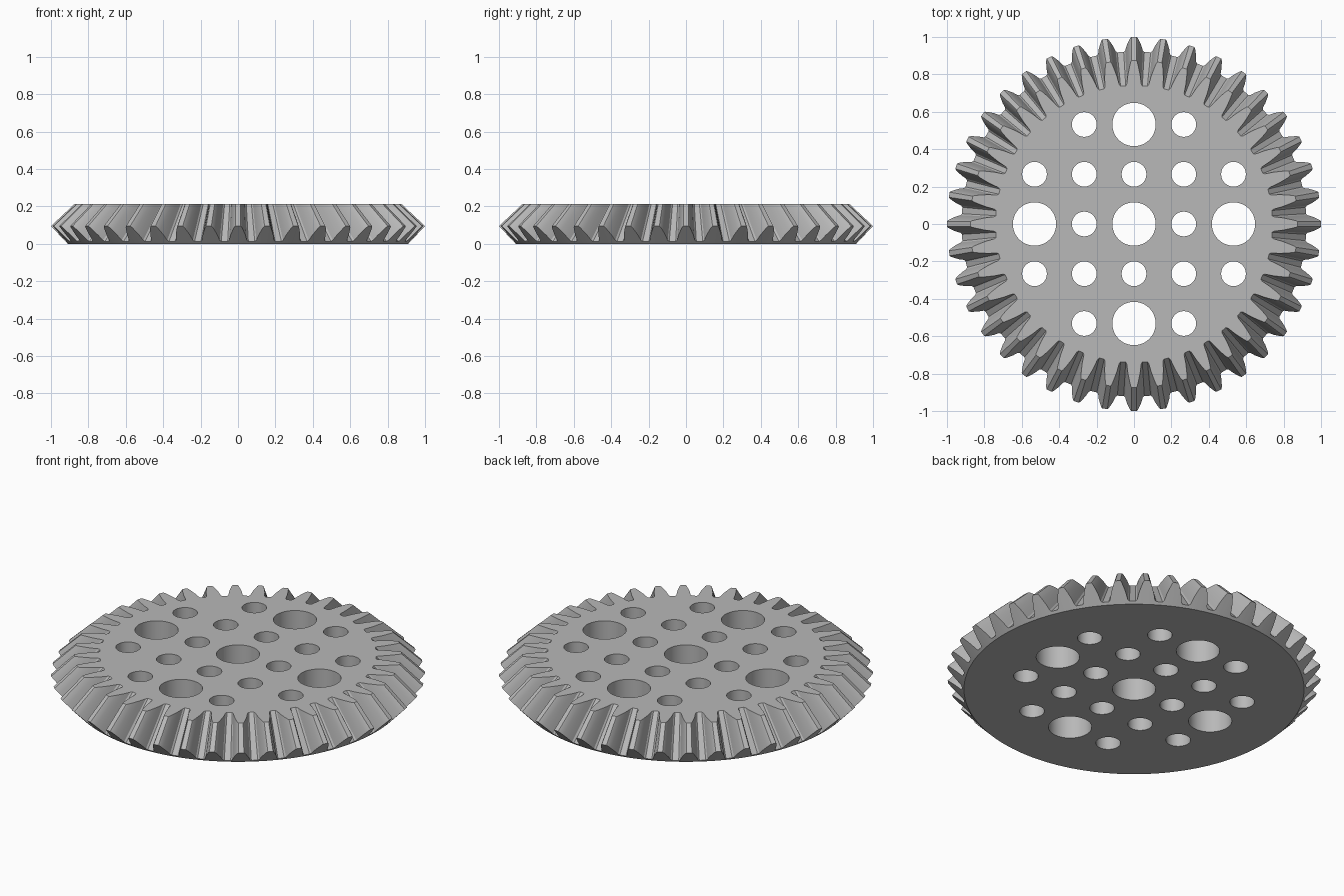
import bpy
import bmesh
import math
from mathutils import Matrix

cube = bpy.data.objects.get("Cube")
if cube:
    bpy.data.objects.remove(cube, do_unlink=True)

TEETH = 40
HEIGHT = 0.212
BASE_R = 0.91
ROOT_OUT, TIP_OUT = (0.922, 0.013), (1.0, 0.095)   # (radius, z) on the back cone
ROOT_TOP, TIP_TOP = 0.74, 0.875                    # radii on the top plane
# Half tooth: (fraction from root to tip, half angle)
HALF = [(0, 0.060), (0.08, 0.051), (0.4, 0.042), (0.7, 0.030), (0.93, 0.020), (1, 0.014)]
PITCH = 0.266

grey = bpy.data.materials.new("light grey")
grey.use_nodes = True
grey.diffuse_color = (0.48, 0.48, 0.48, 1)
grey.node_tree.nodes["Principled BSDF"].inputs["Base Color"].default_value = grey.diffuse_color


def mix(a, b, t):
    return a + (b - a) * t


def make_object(name, bm):
    bmesh.ops.recalc_face_normals(bm, faces=bm.faces)
    mesh = bpy.data.meshes.new(name)
    bm.to_mesh(mesh)
    bm.free()
    mesh.materials.append(grey)
    obj = bpy.data.objects.new(name, mesh)
    bpy.context.collection.objects.link(obj)
    return obj


# Bevel gear body: base circle, toothed back cone edge, toothed top edge
tooth = [(t, -a) for t, a in HALF] + [(t, a) for t, a in reversed(HALF)]
bm = bmesh.new()
base, outer, top = [], [], []
for i in range(TEETH):
    for t, a in tooth:
        angle = math.tau * i / TEETH + a
        c, s = math.cos(angle), math.sin(angle)
        rings = ((base, BASE_R, 0),
                 (outer, mix(ROOT_OUT[0], TIP_OUT[0], t), mix(ROOT_OUT[1], TIP_OUT[1], t)),
                 (top, mix(ROOT_TOP, TIP_TOP, t), HEIGHT))
        for ring, r, z in rings:
            ring.append(bm.verts.new((r * c, r * s, z)))
for low, high in ((base, outer), (outer, top)):
    for i in range(len(low)):
        j = (i + 1) % len(low)
        bm.faces.new((low[i], low[j], high[j], high[i]))
bm.faces.new(base[::-1])
bm.faces.new(top)
gear = make_object("bevel_gear", bm)

# Grid of shaft and pin holes
bm = bmesh.new()
for ix in range(-2, 3):
    for iy in range(-2, 3):
        if abs(ix) == 2 and abs(iy) == 2:
            continue
        large = (ix, iy) == (0, 0) or abs(ix) + abs(iy) == 2 and ix * iy == 0
        radius = 0.116 if large else 0.066
        bmesh.ops.create_cone(bm, cap_ends=True, segments=48, radius1=radius, radius2=radius,
                              depth=1, matrix=Matrix.Translation((ix * PITCH, iy * PITCH, 0.1)))
cutter = make_object("hole_cutter", bm)
cutter.hide_render = True

cut = gear.modifiers.new("holes", 'BOOLEAN')
cut.operation = 'DIFFERENCE'
cut.solver = 'EXACT'
cut.object = cutter
bpy.ops.object.select_all(action='DESELECT')
gear.select_set(True)
bpy.context.view_layer.objects.active = gear
bpy.ops.object.modifier_apply(modifier=cut.name)
bpy.data.objects.remove(cutter, do_unlink=True)
bpy.ops.object.shade_smooth_by_angle(angle=math.radians(20))
